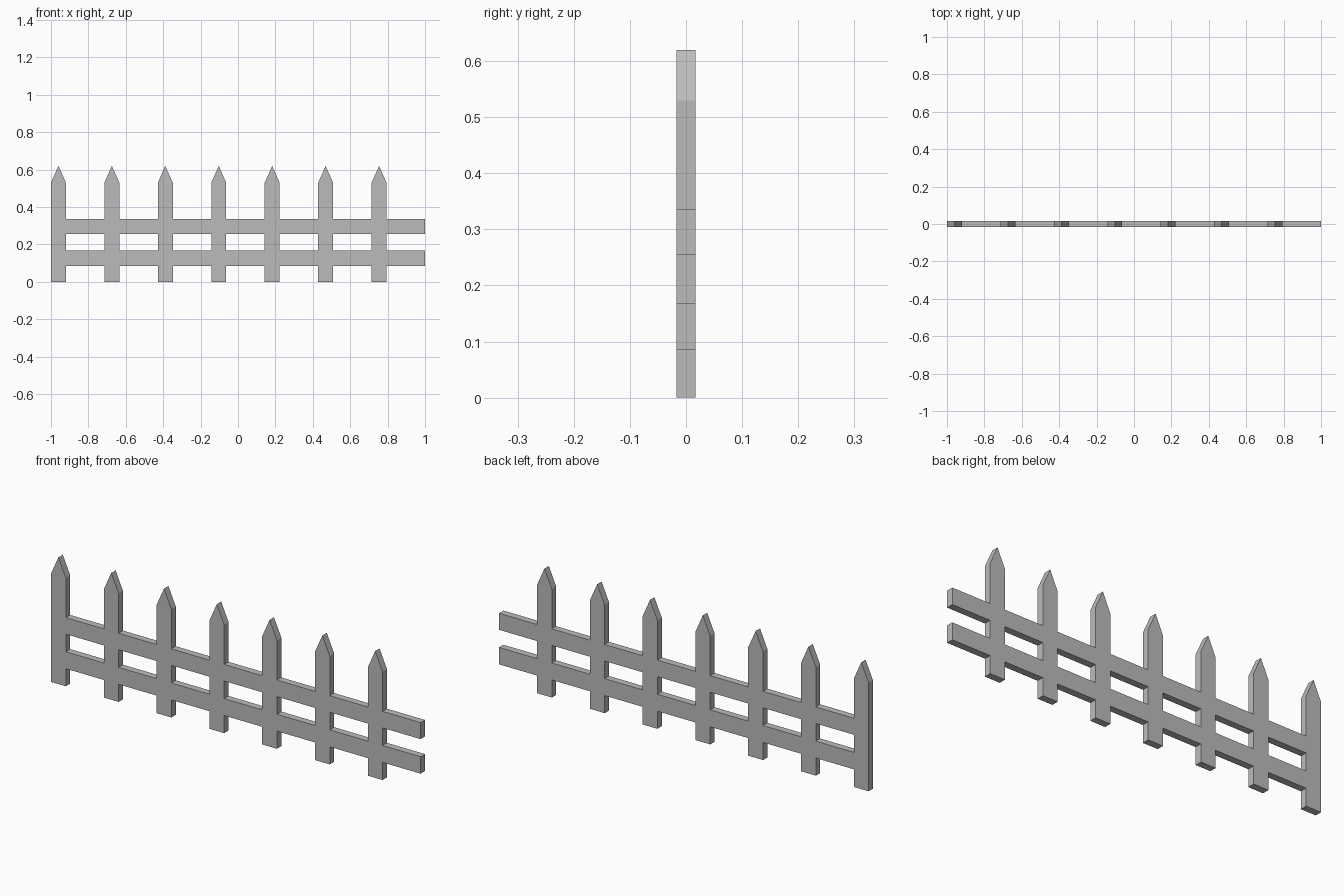
import bpy
import bmesh

cube = bpy.data.objects.get("Cube")
if cube:
    bpy.data.objects.remove(cube, do_unlink=True)

GREY = (0.5, 0.5, 0.5, 1)
grey = bpy.data.materials.new("plain_grey")
grey.use_nodes = True
grey.diffuse_color = GREY
grey.node_tree.nodes["Principled BSDF"].inputs["Base Color"].default_value = GREY

COUNT = 7
STEP = 2 / COUNT
WIDTH = 0.08
DEPTH = 0.034
SHOULDER, TIP = 0.53, 0.62
RAILS = {"lower_rail": (0.086, 0.169), "upper_rail": (0.255, 0.336)}


def extruded(name, outlines):
    """Turn front outlines into boards of the fence's thickness."""
    bm = bmesh.new()
    for outline in outlines:
        face = bm.faces.new([bm.verts.new((x, -DEPTH / 2, z)) for x, z in outline])
        new = bmesh.ops.extrude_face_region(bm, geom=[face])["geom"]
        verts = [v for v in new if isinstance(v, bmesh.types.BMVert)]
        bmesh.ops.translate(bm, verts=verts, vec=(0, DEPTH, 0))
    bmesh.ops.recalc_face_normals(bm, faces=bm.faces)
    mesh = bpy.data.meshes.new(name)
    bm.to_mesh(mesh)
    bm.free()
    mesh.materials.append(grey)
    obj = bpy.data.objects.new(name, mesh)
    bpy.context.collection.objects.link(obj)
    return obj


# Pointed pickets
lefts = [-1 + i * STEP for i in range(COUNT)]
for i, x in enumerate(lefts):
    extruded(f"picket_{i + 1}", [[(x, 0), (x + WIDTH, 0), (x + WIDTH, SHOULDER),
                                  (x + WIDTH / 2, TIP), (x, SHOULDER)]])

# Rails, set flush between the pickets, with a free end on the left
for name, (low, high) in RAILS.items():
    extruded(name, [[(x + WIDTH, low), (x + STEP, low), (x + STEP, high), (x + WIDTH, high)]
                    for x in lefts])
